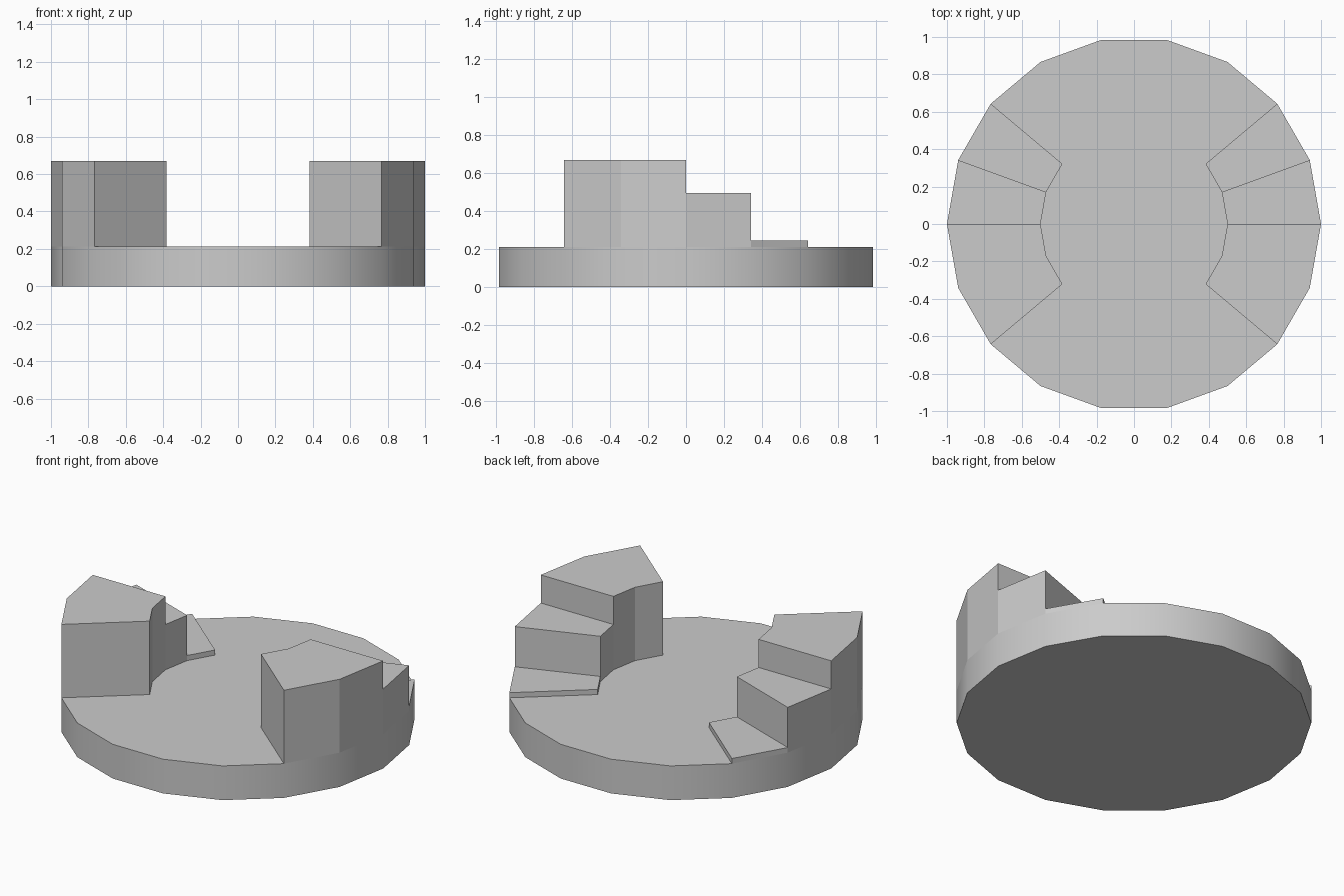
import bpy
from math import sin, cos, pi, radians

if "Cube" in bpy.data.objects:
    bpy.data.objects.remove(bpy.data.objects["Cube"])

BASE_H = 0.213
INNER, OUTER = 0.5, 1.0

# Round base: 18-sided disc with a smooth rim
bpy.ops.mesh.primitive_cylinder_add(vertices=18, radius=OUTER, depth=BASE_H,
                                    location=(0, 0, BASE_H / 2))
base = bpy.context.object
base.name = "round_base"
base.rotation_euler.z = pi / 2
bpy.ops.object.transform_apply(location=True, rotation=True, scale=True)
bpy.ops.object.shade_smooth_by_angle(angle=radians(30))


def point(r, deg, z):
    a = radians(deg)
    return (r * cos(a), r * sin(a), z)


verts, faces = [], []


def quad(*pts):
    n = len(verts)
    verts.extend(pts)
    faces.append((n, n + 1, n + 2, n + 3))


# Curved stair: 20 degree wedges descending from the front to the back
heights = [0.67, 0.67, 0.495, 0.245]
previous = BASE_H
for i, h in enumerate(heights):
    a, b = -40 + 20 * i, -20 + 20 * i
    nxt = heights[i + 1] if i + 1 < len(heights) else BASE_H
    # tread, outer wall, inner wall
    quad(point(INNER, a, h), point(OUTER, a, h), point(OUTER, b, h), point(INNER, b, h))
    quad(point(OUTER, a, BASE_H), point(OUTER, b, BASE_H), point(OUTER, b, h), point(OUTER, a, h))
    quad(point(INNER, b, BASE_H), point(INNER, a, BASE_H), point(INNER, a, h), point(INNER, b, h))
    # tall end at the front
    if i == 0:
        quad(point(INNER, a, BASE_H), point(OUTER, a, BASE_H), point(OUTER, a, h), point(INNER, a, h))
    # riser down to the next tread
    if nxt < h:
        quad(point(OUTER, b, nxt), point(INNER, b, nxt), point(INNER, b, h), point(OUTER, b, h))

mesh = bpy.data.meshes.new("curved_stairs")
mesh.from_pydata(verts, [], faces)
stairs = bpy.data.objects.new("curved_stairs", mesh)
bpy.context.collection.objects.link(stairs)

# Matching stair on the left side
mirror = stairs.modifiers.new("mirror", 'MIRROR')
mirror.use_axis = (True, False, False)
mirror.use_mirror_merge = False
weld = stairs.modifiers.new("weld", 'WELD')
weld.merge_threshold = 0.0005
